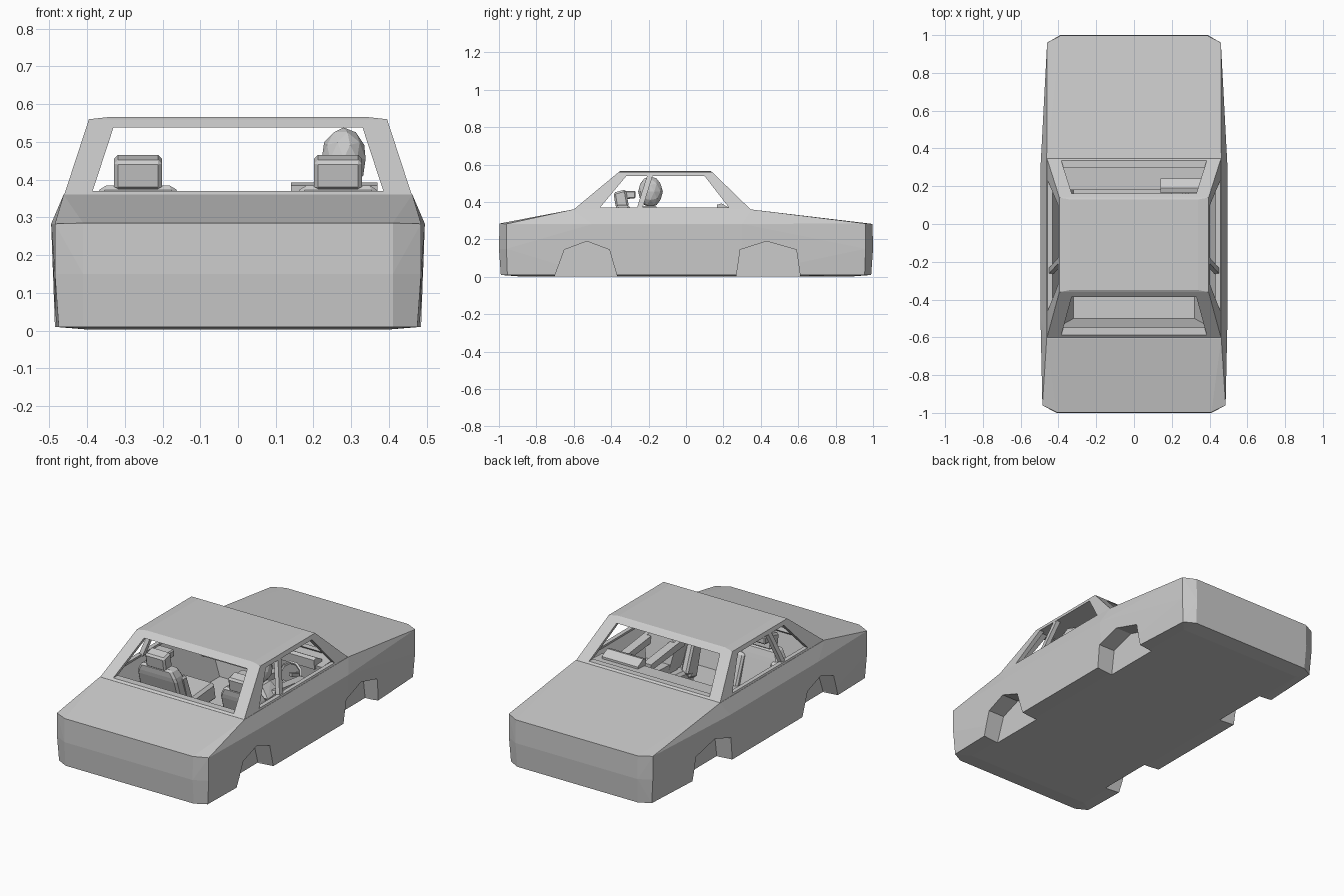
import bpy, bmesh
from math import radians

if "Cube" in bpy.data.objects:
    bpy.data.objects.remove(bpy.data.objects["Cube"])


def hull(name, pts, bevel=0.0):
    """Convex solid around the points."""
    bm = bmesh.new()
    for p in pts:
        bm.verts.new(p)
    res = bmesh.ops.convex_hull(bm, input=bm.verts)
    junk = [g for g in res["geom_interior"] if isinstance(g, bmesh.types.BMVert)]
    bmesh.ops.delete(bm, geom=junk, context='VERTS')
    bmesh.ops.dissolve_limit(bm, angle_limit=radians(0.5), verts=bm.verts, edges=bm.edges)
    bmesh.ops.recalc_face_normals(bm, faces=bm.faces)
    if bevel:
        bmesh.ops.bevel(bm, geom=bm.edges[:], offset=bevel, segments=1, affect='EDGES')
    me = bpy.data.meshes.new(name)
    bm.to_mesh(me)
    bm.free()
    ob = bpy.data.objects.new(name, me)
    bpy.context.collection.objects.link(ob)
    return ob


def sym(pts):
    return [(s * x, y, z) for x, y, z in pts for s in (1, -1)]


def prism(name, profile, x0, x1, bevel=0.0):
    """Side profile (y, z) stretched across x."""
    return hull(name, [(x, y, z) for y, z in profile for x in (x0, x1)], bevel)


def boolean(target, cutter, op='DIFFERENCE'):
    m = target.modifiers.new(op, 'BOOLEAN')
    m.operation, m.object, m.solver = op, cutter, 'EXACT'
    bpy.context.view_layer.objects.active = target
    bpy.ops.object.modifier_apply(modifier=m.name)
    bpy.data.objects.remove(cutter, do_unlink=True)


# Lower body: chamfered ends, shoulder line and sloping decks
body = hull("car_body", sym([
    (.41, -.99, .01), (.475, -.955, .01), (.40, -.90, .003), (.40, .90, .003),
    (.485, -.5, .01), (.485, .3, .01), (.45, .955, .01), (.385, .99, .01),
    (.41, -1, .15), (.485, -.96, .15), (.46, .96, .15), (.39, 1, .15),
    (.41, -.997, .285), (.485, -.96, .283), (.495, -.5, .283), (.495, .3, .283),
    (.46, .96, .285), (.39, .997, .283),
    (.462, -.605, .36), (.462, .35, .36)]))

# Cabin and roof
boolean(body, hull("cabin", sym([
    (.45, -.54, .26), (.45, .29, .26), (.461, -.603, .358), (.461, .348, .358),
    (.395, -.36, .56), (.395, .14, .56), (.34, -.35, .566), (.34, .13, .566)])), 'UNION')

# Hollow interior
boolean(body, hull("cavity", sym([
    (.32, -.50, .06), (.32, .29, .06), (.438, -.565, .355), (.438, .315, .355),
    (.372, -.345, .542), (.372, .125, .542)])))

# Front and rear screens, then side windows
boolean(body, hull("screens", sym([
    (x, y, z) for x, z in ((.385, .37), (.33, .538)) for y in (-.9, .9)])))
boolean(body, prism("side_windows",
                    [(-.46, .37), (-.32, .538), (.10, .538), (.23, .37)], -.7, .7))

# Wheel arches
rear_arch = [(-.70, .009), (-.65, .145), (-.53, .19), (-.41, .145), (-.37, .009)]
front_arch = [(.27, .009), (.29, .145), (.43, .19), (.59, .145), (.61, .009)]
for arch in (rear_arch, front_arch):
    ends = [(arch[0][0], -.1), (arch[-1][0], -.1)]
    for s in (1, -1):
        boolean(body, prism("arch", arch + ends, s * .385, s * .7))

# Door pillars
for s in (1, -1):
    hull("door_pillar", [(s * (x - d), y + w, z)
                         for x, y, z in ((.456, -.25, .36), (.402, -.19, .55))
                         for w in (-.015, .015) for d in (.004, .03)])

# Seats: cushion, side bolsters, backrest, headrest with pad
for cx in (-.265, .265):
    prism("seat_cushion", [(-.29, .07), (-.29, .16), (.0, .185), (.02, .08)],
          cx - .12, cx + .12, .015)
    hull("seat_backrest", [(cx + s * w, y, z) for s in (1, -1) for w, y, z in (
        (.13, -.30, .10), (.13, -.22, .12), (.125, -.37, .33), (.125, -.285, .33),
        (.095, -.375, .385), (.095, -.305, .385))], .012)
    for s in (1, -1):
        prism("seat_bolster", [(-.26, .13), (-.20, .15), (-.27, .33), (-.32, .33)],
              cx + s * .085, cx + s * .13, .01)
    prism("headrest", [(-.375, .37), (-.388, .45), (-.322, .468), (-.305, .375)],
          cx - .063, cx + .063, .01)
    prism("headrest_pad", [(-.33, .415), (-.33, .46), (-.27, .46), (-.27, .42)],
          cx - .05, cx + .05, .006)

# Dashboard and instrument hood
prism("dashboard", [(.20, .20), (.18, .35), (.32, .357), (.28, .20)], -.41, .41)
prism("instrument_hood", [(.17, .33), (.165, .385), (.19, .392), (.24, .365), (.24, .33)],
      .14, .37)

# Steering wheel
bpy.ops.mesh.primitive_torus_add(major_segments=10, minor_segments=4, major_radius=.065,
                                 minor_radius=.009, location=(.265, .10, .30),
                                 rotation=(radians(65), 0, 0))
bpy.context.object.name = "steering_wheel"
prism("steering_column", [(.10, .29), (.10, .31), (.21, .27), (.21, .25)], .255, .275)

# Driver: head, torso, arms and legs
bpy.ops.mesh.primitive_ico_sphere_add(subdivisions=2, radius=1, location=(.28, -.19, .455))
head = bpy.context.object
head.name = "driver_head"
head.scale = (.061, .066, .083)
hull("driver_torso", [(.27 + s * w, y, z) for s in (1, -1) for w, y, z in (
    (.07, -.24, .17), (.07, -.12, .17), (.11, -.27, .33), (.10, -.15, .33),
    (.05, -.24, .38), (.05, -.16, .38))])
for s in (1, -1):
    prism("driver_arm", [(-.22, .31), (-.20, .35), (.09, .315), (.09, .28)],
          .27 + s * .06, .27 + s * .11)
    prism("driver_leg", [(-.20, .17), (-.18, .22), (.05, .23), (.20, .10), (.15, .08), (.0, .17)],
          .27 + s * .015, .27 + s * .075)
